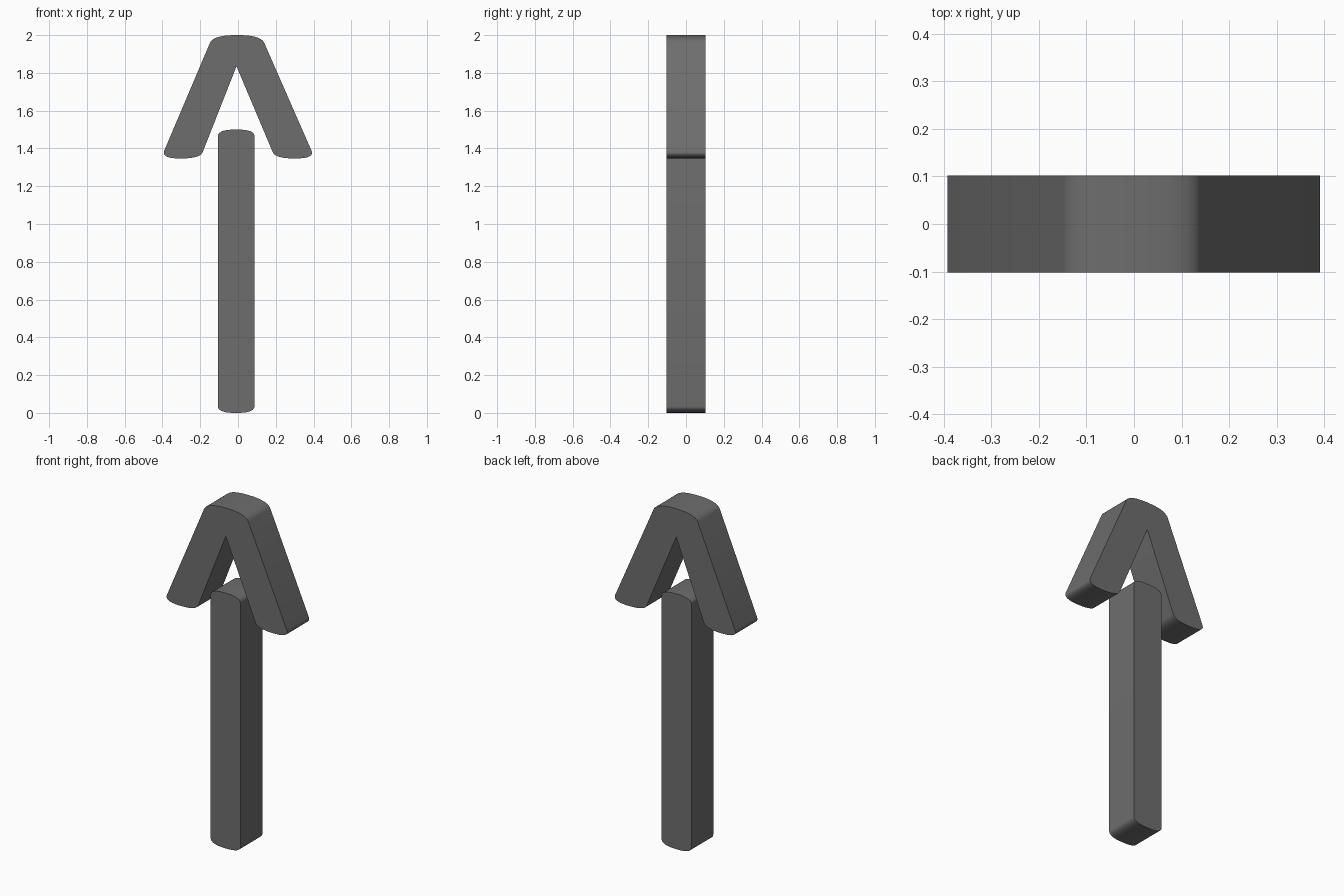
import bpy, bmesh
from mathutils import Vector

if "Cube" in bpy.data.objects:
    bpy.data.objects.remove(bpy.data.objects["Cube"])

STEPS = 10
DEPTH = 0.204

dark = bpy.data.materials.new("dark_grey")
dark.diffuse_color = (0.155, 0.155, 0.155, 1)
dark.use_nodes = True
dark.node_tree.nodes["Principled BSDF"].inputs["Base Color"].default_value = dark.diffuse_color


def soften(corners):
    """Corner = (x, z, cut towards previous, cut towards next); zero cut stays sharp."""
    pts = []
    n = len(corners)
    for i, (x, z, c0, c1) in enumerate(corners):
        p = Vector((x, z))
        if c0 == 0:
            pts.append(p)
            continue
        a = p + (Vector(corners[i - 1][:2]) - p).normalized() * c0
        b = p + (Vector(corners[(i + 1) % n][:2]) - p).normalized() * c1
        for k in range(STEPS + 1):
            t = k / STEPS
            pts.append(a * (1 - t) ** 2 + p * (2 * t * (1 - t)) + b * t * t)
    return pts


def slab(name, corners):
    """Extrude a softened front profile through the depth."""
    bm = bmesh.new()
    verts = [bm.verts.new((p.x, -DEPTH / 2, p.y)) for p in soften(corners)]
    face = bm.faces.new(verts)
    ext = bmesh.ops.extrude_face_region(bm, geom=[face])
    moved = [g for g in ext["geom"] if isinstance(g, bmesh.types.BMVert)]
    bmesh.ops.translate(bm, verts=moved, vec=(0, DEPTH, 0))
    bmesh.ops.recalc_face_normals(bm, faces=bm.faces)
    mesh = bpy.data.meshes.new(name)
    bm.to_mesh(mesh)
    bm.free()
    mesh.materials.append(dark)
    obj = bpy.data.objects.new(name, mesh)
    bpy.context.collection.objects.link(obj)
    bpy.context.view_layer.objects.active = obj
    obj.select_set(True)
    bpy.ops.object.shade_smooth_by_angle(angle=0.6)
    obj.select_set(False)
    return obj


# Upright shaft with softly domed ends
S, C = 0.035, 0.09
slab("shaft", [
    (-0.106, 0.0, S, C), (0.087, 0.0, C, S),
    (0.087, 1.5, S, C), (-0.106, 1.5, C, S),
])

# Arrow head: two slanted legs meeting in a blunt tip
slab("arrow_head", [
    (-0.408, 1.347, 0.045, 0.1), (-0.2, 1.347, 0.1, S),
    (-0.008, 1.835, 0, 0),
    (0.198, 1.347, S, 0.1), (0.407, 1.347, 0.1, 0.045),
    (0.121, 2.0, 0.045, 0.12), (-0.131, 2.0, 0.12, 0.045),
])
